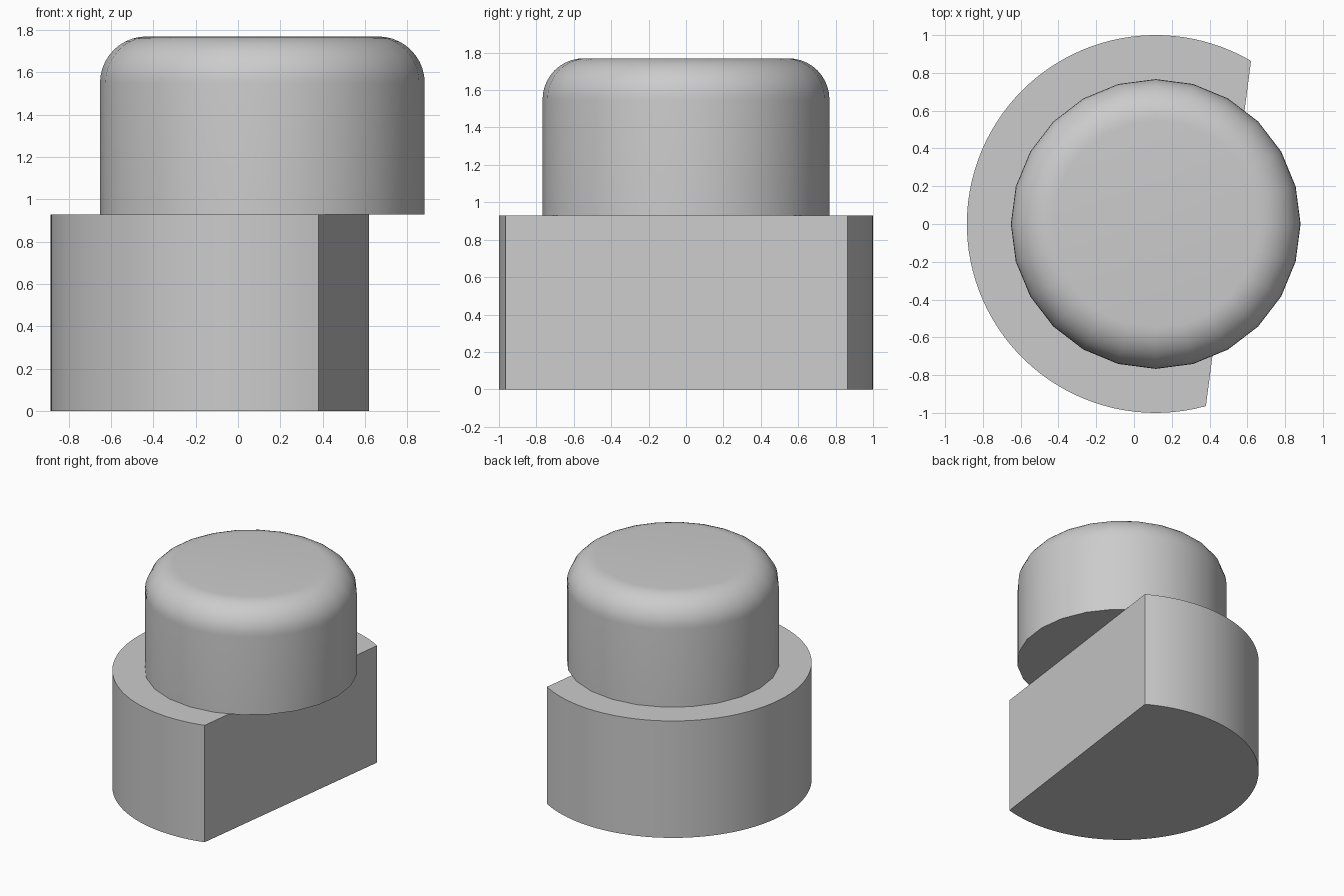
import bpy, bmesh, math

cube = bpy.data.objects.get("Cube")
if cube:
    bpy.data.objects.remove(cube, do_unlink=True)

CX = 0.115       # shared axis of both parts
BASE_TOP = 0.93
TOP = 1.77

grey = bpy.data.materials.new("plain grey")
grey.use_nodes = True
colour = (0.6, 0.6, 0.6, 1)
grey.diffuse_color = colour
grey.node_tree.nodes["Principled BSDF"].inputs["Base Color"].default_value = colour


def finish(name, bm, angle):
    bmesh.ops.recalc_face_normals(bm, faces=bm.faces)
    mesh = bpy.data.meshes.new(name)
    bm.to_mesh(mesh)
    bm.free()
    obj = bpy.data.objects.new(name, mesh)
    bpy.context.collection.objects.link(obj)
    mesh.materials.append(grey)
    bpy.ops.object.select_all(action='DESELECT')
    obj.select_set(True)
    bpy.context.view_layer.objects.active = obj
    bpy.ops.object.shade_smooth_by_angle(angle=math.radians(angle))
    return obj


# Base: a disc with one side cut off along a slanted chord
bm = bmesh.new()
start, end, steps = math.radians(59.7), math.radians(285.4), 72
arc = [start + (end - start) * i / steps for i in range(steps + 1)]
floor = bm.faces.new([bm.verts.new((CX + math.cos(a), math.sin(a), 0)) for a in arc])
wall = bmesh.ops.extrude_face_region(bm, geom=[floor], use_keep_orig=True)
lifted = [v for v in wall["geom"] if isinstance(v, bmesh.types.BMVert)]
bmesh.ops.translate(bm, vec=(0, 0, BASE_TOP), verts=lifted)
finish("cut_base", bm, 30)

# Knob: a 24-sided drum with a rounded upper rim
bm = bmesh.new()
radius, fillet, sides, rim_steps = 0.767, 0.22, 24, 10
profile = [(radius, BASE_TOP)]
for i in range(rim_steps + 1):
    a = math.pi / 2 * i / rim_steps
    profile.append((radius - fillet + fillet * math.cos(a),
                    TOP - fillet + fillet * math.sin(a)))
rings = [[bm.verts.new((CX + r * math.cos(2 * math.pi * k / sides),
                        r * math.sin(2 * math.pi * k / sides), z))
          for k in range(sides)] for r, z in profile]
for low, high in zip(rings, rings[1:]):
    for k in range(sides):
        n = (k + 1) % sides
        bm.faces.new((low[k], low[n], high[n], high[k]))
bm.faces.new(rings[0])
bm.faces.new(rings[-1])
finish("rounded_knob", bm, 30)
